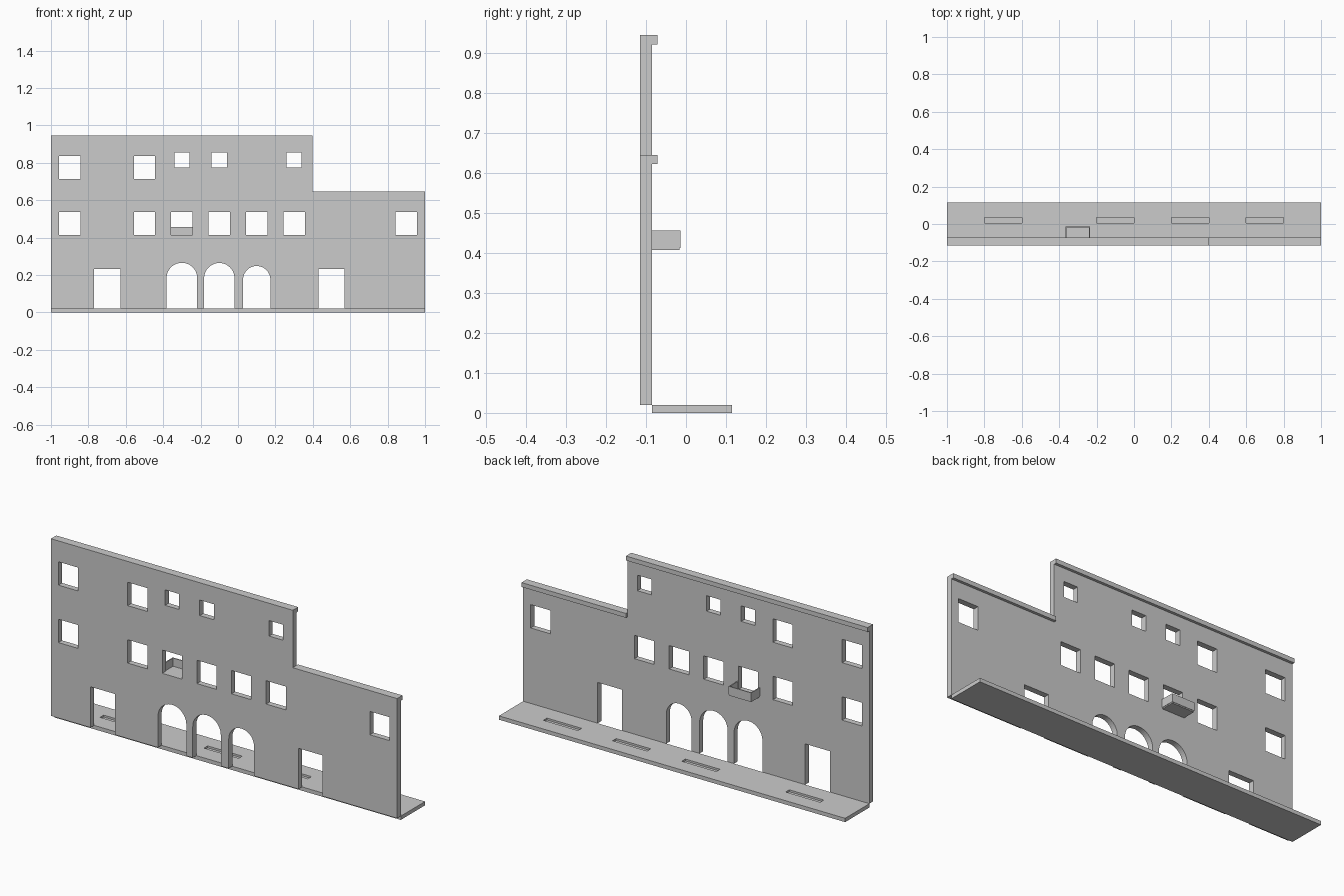
import bpy, bmesh, math
from mathutils import Matrix, Vector

if "Cube" in bpy.data.objects:
    bpy.data.objects.remove(bpy.data.objects["Cube"])

WALL_Y, BACK_Y, GROUND = -0.115, -0.085, 0.02


def boxes(name, spans):
    """One object made of boxes given as (x0, x1, y0, y1, z0, z1)."""
    bm = bmesh.new()
    for x0, x1, y0, y1, z0, z1 in spans:
        centre = Vector(((x0 + x1) / 2, (y0 + y1) / 2, (z0 + z1) / 2))
        size = Vector((x1 - x0, y1 - y0, z1 - z0))
        bmesh.ops.create_cube(bm, size=1, matrix=Matrix.Translation(centre) @ Matrix.Diagonal(size.to_4d()))
    me = bpy.data.meshes.new(name)
    bm.to_mesh(me)
    bm.free()
    ob = bpy.data.objects.new(name, me)
    bpy.context.collection.objects.link(ob)
    return ob


def plate(name, outlines, thickness, matrix):
    """Filled, extruded 2D outlines (later outlines are holes) as a mesh."""
    cu = bpy.data.curves.new(name, 'CURVE')
    cu.dimensions = '2D'
    cu.fill_mode = 'BOTH'
    cu.extrude = thickness / 2
    for pts in outlines:
        sp = cu.splines.new('POLY')
        sp.points.add(len(pts) - 1)
        for p, (u, v) in zip(sp.points, pts):
            p.co = (u, v, 0, 1)
        sp.use_cyclic_u = True
    tmp = bpy.data.objects.new(name + "_outline", cu)
    bpy.context.collection.objects.link(tmp)
    me = bpy.data.meshes.new_from_object(tmp.evaluated_get(bpy.context.evaluated_depsgraph_get()))
    bpy.data.objects.remove(tmp)
    bm = bmesh.new()
    bm.from_mesh(me)
    bmesh.ops.remove_doubles(bm, verts=bm.verts, dist=1e-5)
    bmesh.ops.recalc_face_normals(bm, faces=bm.faces)
    for f in bm.faces:
        f.smooth = False
    bm.to_mesh(me)
    bm.free()
    me.name = name
    me.transform(matrix)
    ob = bpy.data.objects.new(name, me)
    bpy.context.collection.objects.link(ob)
    return ob


def rect(cx, cz, w, h):
    return [(cx + sx * w / 2, cz + sz * h / 2) for sx, sz in ((-1, -1), (1, -1), (1, 1), (-1, 1))]


def door(cx, w, top):
    l, r = cx - w / 2, cx + w / 2
    return [(l, GROUND), (l, top), (r, top), (r, GROUND)]


def arch(cx, r, spring, n=24):
    curve = [(cx - r * math.cos(math.pi * i / n), spring + r * math.sin(math.pi * i / n)) for i in range(n + 1)]
    return [(cx - r, GROUND)] + curve + [(cx + r, GROUND)]


# facade wall: stepped outline with doors and arches open at the bottom
outline = [(-1, GROUND)]
outline += door(-0.7, 0.142, 0.233)
outline += arch(-0.3, 0.082, 0.183) + arch(-0.1, 0.081, 0.183) + arch(0.1, 0.073, 0.175)
outline += door(0.5, 0.14, 0.233)
outline += [(1, GROUND), (1, 0.645), (0.397, 0.645), (0.397, 0.945), (-1, 0.945)]

# window openings
windows = [rect(x, 0.775, 0.114, 0.122) for x in (-0.9, -0.5)]
windows += [rect(x, 0.475, 0.114, 0.122) for x in (-0.9, -0.5, -0.3, -0.1, 0.1, 0.3, 0.9)]
windows += [rect(x, 0.814, 0.081, 0.081) for x in (-0.3, -0.1, 0.3)]
stand_up = Matrix.Translation((0, (WALL_Y + BACK_Y) / 2, 0)) @ Matrix.Rotation(math.pi / 2, 4, 'X')
plate("facade_wall", [outline] + windows, BACK_Y - WALL_Y, stand_up)

# cornices along the back of both roof lines
boxes("upper_cornice", [(-1, 0.397, BACK_Y, -0.071, 0.922, 0.945)])
boxes("lower_cornice", [(0.397, 1, BACK_Y, -0.071, 0.622, 0.645)])

# balcony: floor and thin U-shaped parapet
l, r, front, t = -0.367, -0.236, -0.014, 0.005
boxes("balcony_floor", [(l + 0.002, r - 0.002, BACK_Y, front - 0.002, 0.407, 0.413)])
parapet = [(l, BACK_Y), (l, front), (r, front), (r, BACK_Y),
           (r - t, BACK_Y), (r - t, front - t), (l + t, front - t), (l + t, BACK_Y)]
plate("balcony_parapet", [parapet], 0.043, Matrix.Translation((0, 0, 0.4345)))

# base plate with four shallow slots
base = boxes("base_plate", [(-1, 1, BACK_Y, 0.115, 0, GROUND)])
cutter = boxes("slot_cutter", [(x, x + 0.2, 0.005, 0.035, 0.01, 0.05) for x in (-0.8, -0.2, 0.2, 0.6)])
cutter.hide_render = True
cutter.hide_set(True)
cut = base.modifiers.new("slots", 'BOOLEAN')
cut.operation = 'DIFFERENCE'
cut.solver = 'EXACT'
cut.object = cutter
